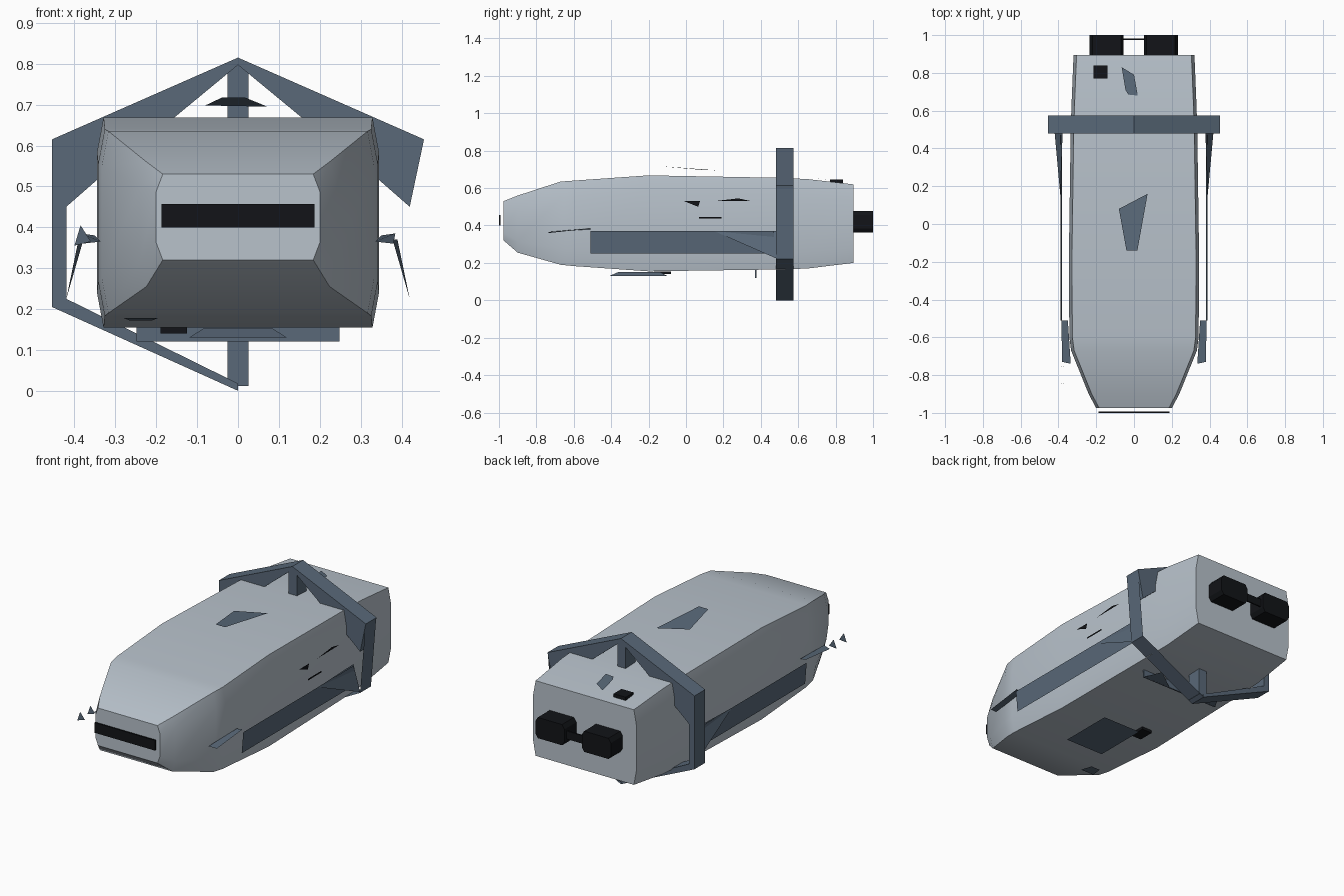
import bpy, bmesh

if "Cube" in bpy.data.objects:
    bpy.data.objects.remove(bpy.data.objects["Cube"])


def material(name, rgb):
    m = bpy.data.materials.new(name)
    m.diffuse_color = (*rgb, 1)
    m.use_nodes = True
    m.node_tree.nodes["Principled BSDF"].inputs["Base Color"].default_value = m.diffuse_color
    return m


HULL = material("hull_grey", (0.48, 0.54, 0.60))
SLATE = material("slate", (0.10, 0.14, 0.19))
BLACK = material("black", (0.006, 0.007, 0.009))


def mesh(name, verts, faces, mat, smooth=False):
    me = bpy.data.meshes.new(name)
    me.from_pydata(verts, [], faces)
    bm = bmesh.new()
    bm.from_mesh(me)
    bmesh.ops.recalc_face_normals(bm, faces=bm.faces)
    bm.to_mesh(me)
    bm.free()
    me.materials.append(mat)
    ob = bpy.data.objects.new(name, me)
    bpy.context.collection.objects.link(ob)
    if smooth:
        bpy.ops.object.select_all(action='DESELECT')
        ob.select_set(True)
        bpy.context.view_layer.objects.active = ob
        bpy.ops.object.shade_smooth_by_angle(angle=0.7)
    return ob


def sheet(name, pts, mat):
    return mesh(name, pts, [tuple(range(len(pts)))], mat)


def loft(name, rings, mat, smooth=False):
    n = len(rings[0])
    faces = [(r * n + i, r * n + (i + 1) % n, (r + 1) * n + (i + 1) % n, (r + 1) * n + i)
             for r in range(len(rings) - 1) for i in range(n)]
    faces += [tuple(range(n)), tuple(range((len(rings) - 1) * n, len(rings) * n))]
    return mesh(name, [v for r in rings for v in r], faces, mat, smooth)


def prism(name, profile, y0, y1, mat):
    return loft(name, [[(x, y, z) for x, z in profile] for y in (y0, y1)], mat)


def box(name, x0, x1, y0, y1, z0, z1, mat):
    return prism(name, [(x0, z0), (x1, z0), (x1, z1), (x0, z1)], y0, y1, mat)


def flip(pts):
    return [(-p[0], *p[1:]) for p in pts]


# Hull: chamfered sections given as y, half width, bottom, top
def section(y, w, b, t):
    c, d = 0.016, min(0.085, (t - b) * 0.2)
    half = [(w - c, b), (w, b + d), (w, t - d), (w - c, t)]
    return [(x, y, z) for x, z in half + flip(half)[::-1]]


loft("hull", [section(*s) for s in (
    (-0.975, 0.20, 0.32, 0.53), (-0.90, 0.24, 0.255, 0.56), (-0.67, 0.333, 0.19, 0.635),
    (-0.60, 0.342, 0.183, 0.64), (-0.20, 0.345, 0.155, 0.668), (0.50, 0.335, 0.165, 0.655),
    (0.65, 0.33, 0.17, 0.648), (0.895, 0.32, 0.20, 0.62))], HULL, True)

# Front window slit
box("front_window", -0.187, 0.187, -1.0, -0.992, 0.40, 0.457, BLACK)

# Engines: two chamfered blocks and the thin link between them
for side, cx in (("left", -0.145), ("right", 0.142)):
    prof = [(-0.075, -0.058), (0.075, -0.058), (0.09, -0.035), (0.09, 0.035),
            (0.075, 0.058), (-0.075, 0.058), (-0.09, 0.035), (-0.09, -0.035)]
    prism(side + "_engine", [(cx + x, 0.42 + z) for x, z in prof], 0.88, 1.0, BLACK)
box("engine_link", -0.06, 0.06, 0.975, 0.983, 0.395, 0.44, BLACK)

# Hexagonal ring: upper gussets, solid left half, thin sheets on the right
gusset = [(0, 0.815), (-0.455, 0.615), (-0.42, 0.45), (-0.34, 0.52), (-0.16, 0.665), (0, 0.797)]
prism("left_ring_gusset", gusset, 0.48, 0.575, SLATE)
prism("right_ring_gusset", flip(gusset), 0.48, 0.575, SLATE)
prism("left_ring_upright", [(-0.455, 0.615), (-0.455, 0.205), (-0.42, 0.22), (-0.42, 0.45)],
      0.48, 0.575, SLATE)
prism("left_ring_lower", [(-0.455, 0.205), (0, 0), (0, 0.018), (-0.42, 0.225)], 0.48, 0.575, SLATE)
for name, (a, b) in (("right_ring_upright", ((0.453, 0.615), (0.42, 0.22))),
                     ("right_ring_lower", ((0.42, 0.22), (0, 0)))):
    sheet(name, [(a[0], 0.48, a[1]), (b[0], 0.48, b[1]),
                 (b[0], 0.575, b[1]), (a[0], 0.575, a[1])], SLATE)

# Vertical struts joining ring and hull
box("top_strut", -0.026, 0.026, 0.485, 0.57, 0.64, 0.80, SLATE)
box("bottom_strut", -0.026, 0.026, 0.485, 0.57, 0.012, 0.18, SLATE)

# Side rails, their flared ends and small front winglets
rail = [(0.38, -0.51, 0.25), (0.38, 0.47, 0.25), (0.39, 0.47, 0.37), (0.39, -0.51, 0.37)]
flare = [(0.39, 0.15, 0.37), (0.378, 0.48, 0.37), (0.42, 0.48, 0.225)]
winglet = [(0.335, -0.74, 0.365), (0.38, -0.73, 0.36), (0.385, -0.51, 0.385), (0.35, -0.51, 0.38)]
for side, f in (("right", list), ("left", flip)):
    sheet(side + "_rail", f(rail), SLATE)
    sheet(side + "_rail_flare", f(flare), SLATE)
    sheet(side + "_winglet", f(winglet), SLATE)
for i, y in enumerate((-0.85, -0.76)):
    sheet(f"left_shard_{i}", [(-0.40, y, 0.355), (-0.36, y + 0.01, 0.365), (-0.385, y + 0.005, 0.405)],
          SLATE)

# Dark markings on the right flank
sheet("flank_slit", [(0.385, 0.07, 0.437), (0.385, 0.19, 0.437),
                     (0.385, 0.19, 0.446), (0.385, 0.07, 0.446)], BLACK)
sheet("flank_mark_front", [(0.387, -0.01, 0.53), (0.387, 0.075, 0.53), (0.387, 0.065, 0.50)], BLACK)
sheet("flank_mark_rear", [(0.387, 0.15, 0.53), (0.387, 0.28, 0.545), (0.387, 0.34, 0.532)], BLACK)

# Plates on the top of the hull
sheet("top_fin", [(0.072, 0.16, 0.695), (-0.08, 0.08, 0.698), (-0.04, -0.14, 0.717),
                  (0.018, -0.14, 0.717)], SLATE)
sheet("rear_deck_plate", [(-0.065, 0.83, 0.64), (0, 0.79, 0.644), (0.02, 0.68, 0.652),
                          (-0.03, 0.685, 0.652), (-0.045, 0.71, 0.65)], SLATE)
box("rear_deck_vent", -0.215, -0.14, 0.77, 0.84, 0.625, 0.645, BLACK)

# Belly: open hatch frame, vent, small plate and a braced rear crossbar
hatch = [[(-w, y0, z), (w, y0, z), (w, y1, z), (-w, y1, z)]
         for w, y0, y1, z in ((0.12, -0.41, -0.10, 0.13), (0.085, -0.36, -0.14, 0.152))]
loft("belly_hatch", hatch[::-1], SLATE).data.polygons[0].select = False
box("belly_vent", -0.19, -0.125, -0.17, -0.08, 0.14, 0.155, BLACK)
sheet("belly_plate", [(-0.28, -0.67, 0.178), (-0.195, -0.67, 0.178), (-0.21, -0.60, 0.172),
                      (-0.265, -0.60, 0.172)], SLATE)
box("belly_crossbar", -0.248, 0.248, 0.37, 0.378, 0.12, 0.17, SLATE)
brace = [(0.248, 0.37, 0.12), (0.06, 0.37, 0.12), (0.20, 0.47, 0.125)]
sheet("right_crossbar_brace", brace, SLATE)
sheet("left_crossbar_brace", flip(brace), SLATE)
